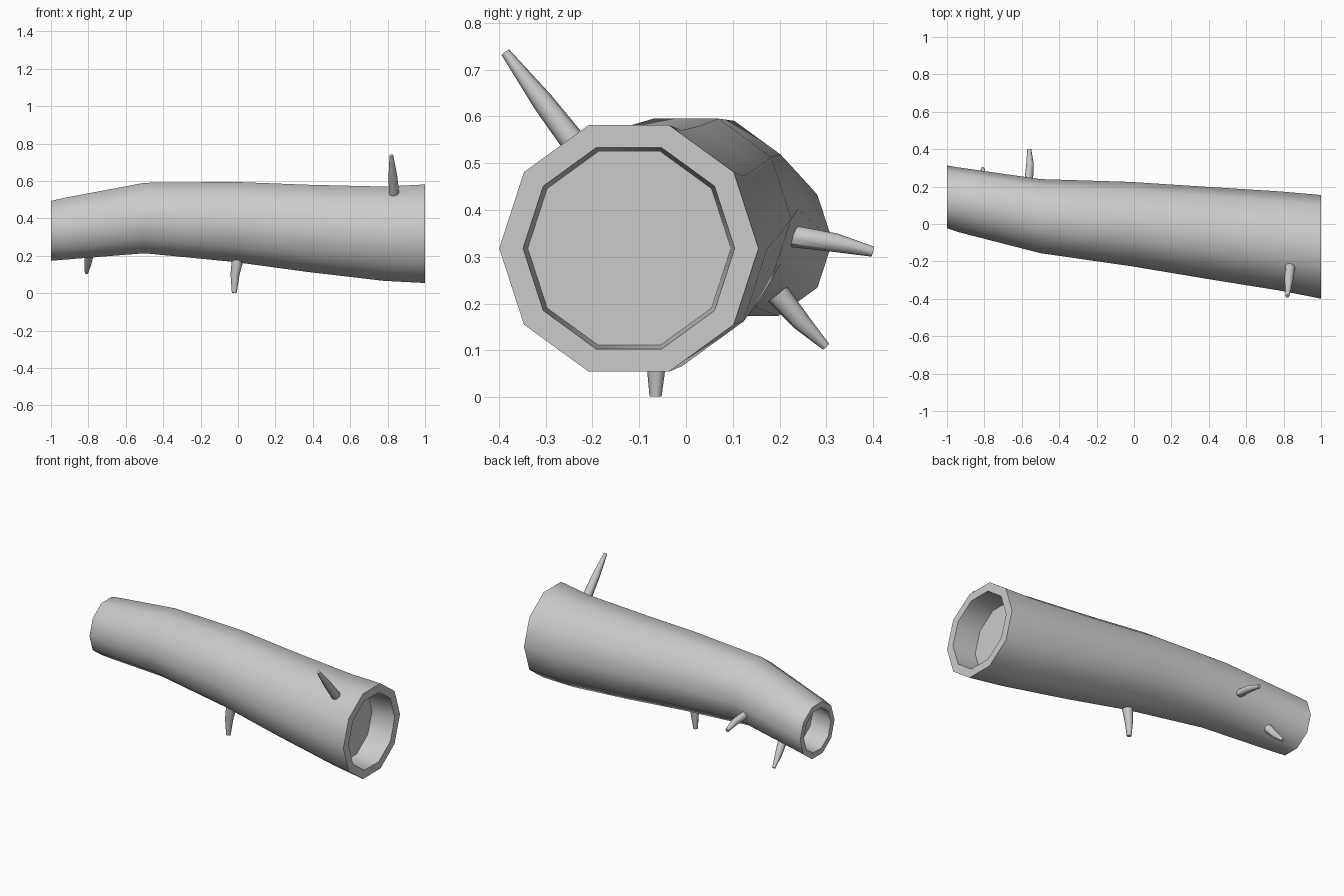
import bpy, bmesh, math
from mathutils import Vector

if "Cube" in bpy.data.objects:
    bpy.data.objects.remove(bpy.data.objects["Cube"])


def finish(bm, name):
    bmesh.ops.recalc_face_normals(bm, faces=bm.faces)
    me = bpy.data.meshes.new(name)
    bm.to_mesh(me)
    bm.free()
    ob = bpy.data.objects.new(name, me)
    bpy.context.collection.objects.link(ob)
    bpy.ops.object.select_all(action='DESELECT')
    bpy.context.view_layer.objects.active = ob
    ob.select_set(True)
    bpy.ops.object.shade_smooth_by_angle(angle=math.radians(45))
    return ob


def skin(name, rings):
    """Join successive vertex rings and cap both ends."""
    bm = bmesh.new()
    loops = [[bm.verts.new(p) for p in ring] for ring in rings]
    n = len(loops[0])
    for a, b in zip(loops, loops[1:]):
        for i in range(n):
            j = (i + 1) % n
            bm.faces.new((a[i], a[j], b[j], b[i]))
    bm.faces.new(loops[0][::-1])
    bm.faces.new(loops[-1])
    return finish(bm, name)


def log_ring(x, y, z, r, n=10):
    return [Vector((x, y + r * math.cos(2 * math.pi * i / n),
                    z + r * math.sin(2 * math.pi * i / n))) for i in range(n)]


# Hollow-ended log: left recess, outer bark, right recess (x, y, z, radius)
sections = [
    (-0.86, 0.125, 0.350, 0.135), (-1.00, 0.145, 0.333, 0.132),
    (-1.00, 0.145, 0.333, 0.168), (-0.94, 0.130, 0.343, 0.173),
    (-0.50, 0.042, 0.402, 0.198), (-0.02, 0.000, 0.381, 0.225),
    (0.37, -0.045, 0.347, 0.245), (0.78, -0.091, 0.318, 0.265),
    (1.00, -0.122, 0.318, 0.277), (1.00, -0.122, 0.318, 0.226),
    (0.85, -0.121, 0.318, 0.217),
]
skin("log", [log_ring(*s) for s in sections])


# Twig stubs: base, middle and tip points with a radius at each
def twig(name, points, radii, n=8):
    pts = [Vector(p) for p in points]
    rings = []
    for i, (p, r) in enumerate(zip(pts, radii)):
        d = (pts[min(i + 1, len(pts) - 1)] - pts[max(i - 1, 0)]).normalized()
        u = d.cross(Vector((1, 0, 0))).normalized()
        v = d.cross(u)
        rings.append([p + r * (u * math.cos(2 * math.pi * k / n) +
                               v * math.sin(2 * math.pi * k / n)) for k in range(n)])
    skin(name, rings)


twig("twig_upper", [(0.835, -0.225, 0.525), (0.828, -0.305, 0.630), (0.82, -0.386, 0.737)],
     (0.028, 0.023, 0.010))
twig("twig_lower", [(0.0, -0.060, 0.19), (-0.016, -0.063, 0.10), (-0.02, -0.065, 0.002)],
     (0.032, 0.024, 0.013))
twig("twig_back", [(-0.565, 0.205, 0.347), (-0.556, 0.320, 0.330), (-0.56, 0.399, 0.311)],
     (0.024, 0.020, 0.011))
twig("twig_end", [(-0.795, 0.195, 0.222), (-0.802, 0.245, 0.162), (-0.81, 0.299, 0.108)],
     (0.026, 0.020, 0.009))
